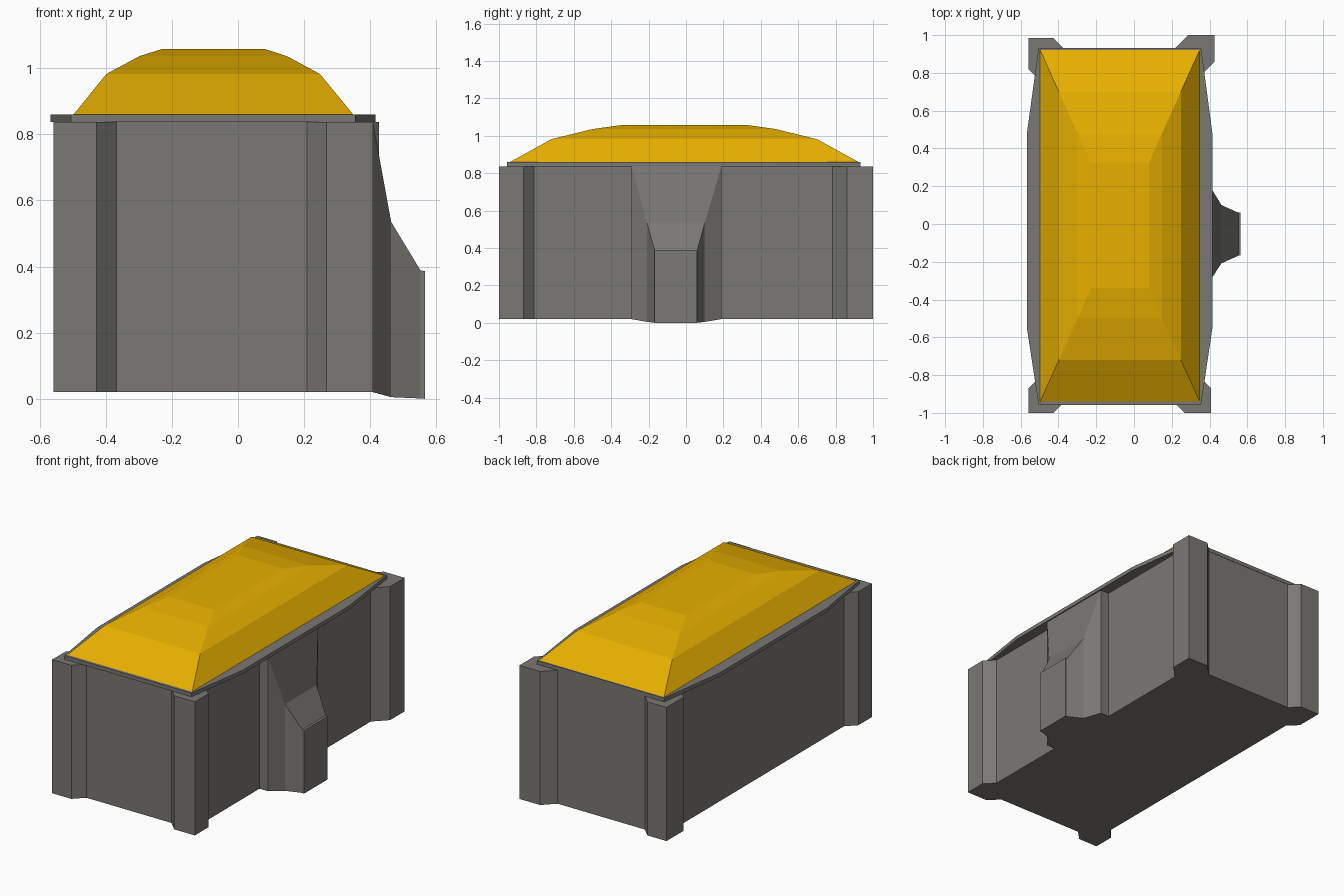
import bpy
import bmesh

if "Cube" in bpy.data.objects:
    bpy.data.objects.remove(bpy.data.objects["Cube"])


def material(name, color):
    mat = bpy.data.materials.new(name)
    mat.diffuse_color = (*color, 1)
    mat.use_nodes = True
    mat.node_tree.nodes["Principled BSDF"].inputs["Base Color"].default_value = mat.diffuse_color
    return mat


stone = material("dark_grey", (0.193, 0.188, 0.172))
gold = material("gold", (0.8, 0.43, 0.0))


def loft(name, rings, mat=stone):
    """Bridge equal-length vertex rings and cap both ends."""
    bm = bmesh.new()
    vs = [[bm.verts.new(p) for p in ring] for ring in rings]
    n = len(vs[0])
    for a, b in zip(vs, vs[1:]):
        for i in range(n):
            j = (i + 1) % n
            bm.faces.new((a[i], a[j], b[j], b[i]))
    bm.faces.new(vs[0][::-1])
    bm.faces.new(vs[-1])
    bmesh.ops.recalc_face_normals(bm, faces=bm.faces[:])
    me = bpy.data.meshes.new(name)
    bm.to_mesh(me)
    bm.free()
    me.materials.append(mat)
    ob = bpy.data.objects.new(name, me)
    bpy.context.collection.objects.link(ob)
    return ob


def prism(name, outline, z0, z1):
    return loft(name, [[(x, y, z) for x, y in outline] for z in (z0, z1)])


def rect_xy(x0, x1, y0, y1, z):
    return [(x0, y0, z), (x1, y0, z), (x1, y1, z), (x0, y1, z)]


def rect_yz(x, y0, y1, z0, z1):
    return [(x, y0, z0), (x, y1, z0), (x, y1, z1), (x, y0, z1)]


# Wall planes of the body
XL, XR, YF, YB = -0.50, 0.35, -0.94, 0.93


def corner(xo, yo, wx, wy, xw, yw):
    """Pillar outline: wall on x side, round the outer corner, wall on y side."""
    sx, sy = (1 if xo > 0 else -1), (1 if yo > 0 else -1)
    cx, cy = abs(xo - xw), abs(yo - yw)
    return [(xw, yo - sy * (wy + cx)), (xo, yo - sy * wy), (xo, yo),
            (xo - sx * wx, yo), (xo - sx * (wx + cy), yw)]


# Main body with chamfered corner pillars
body = (corner(-0.558, -1.0, 0.13, 0.13, XL, YF)
        + corner(0.408, -1.0, 0.14, 0.13, XR, YF)[::-1]
        + corner(0.427, 1.0, 0.14, 0.14, XR, YB)
        + corner(-0.558, 0.985, 0.13, 0.165, XL, YB)[::-1])
prism("body", body, 0.02, 0.837)

# Thin bowed rim plate
rim = [(-0.505, -0.957), (0.355, -0.957), (0.415, -0.55), (0.415, 0.48),
       (0.355, 0.932), (-0.505, 0.932), (-0.567, 0.48), (-0.567, -0.55)]
prism("rim", rim, 0.837, 0.86)

# Flared buttress on the right side
loft("buttress", [
    rect_yz(0.34, -0.292, 0.19, 0.02, 0.837),
    rect_yz(0.408, -0.292, 0.19, 0.02, 0.837),
    rect_yz(0.463, -0.208, 0.10, 0.005, 0.535),
    rect_yz(0.552, -0.168, 0.06, 0.001, 0.388),
    rect_yz(0.565, -0.168, 0.06, 0.0, 0.386),
])

# Stepped-slope dome roof
loft("dome_roof", [
    rect_xy(-0.497, 0.348, -0.94, 0.922, 0.86),
    rect_xy(-0.398, 0.248, -0.72, 0.70, 0.982),
    rect_xy(-0.298, 0.148, -0.50, 0.48, 1.036),
    rect_xy(-0.228, 0.08, -0.34, 0.325, 1.058),
], gold)
